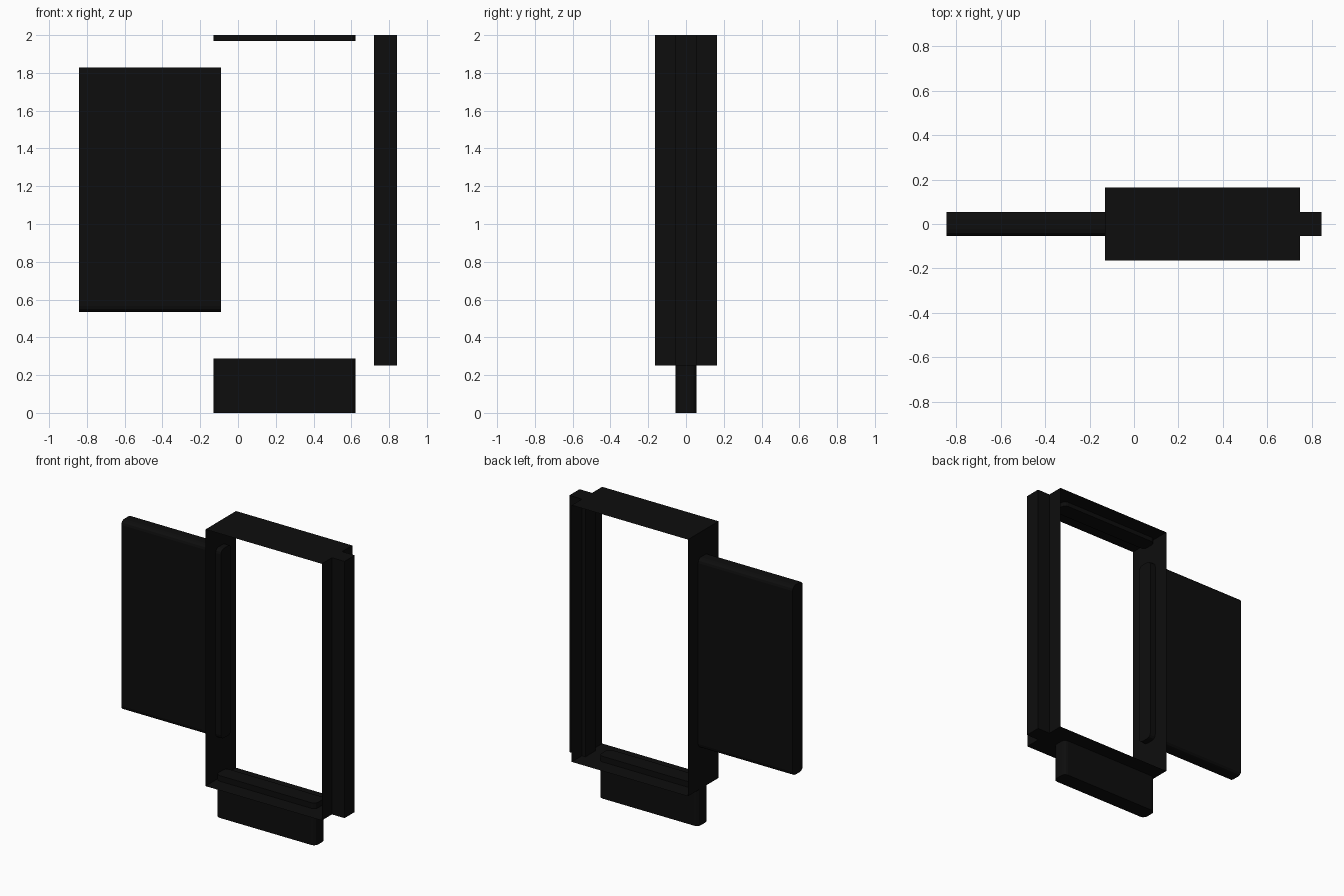
import bpy, bmesh

if "Cube" in bpy.data.objects:
    bpy.data.objects.remove(bpy.data.objects["Cube"])

black = bpy.data.materials.new("black")
black.diffuse_color = (0.004, 0.004, 0.004, 1)
black.use_nodes = True
black.node_tree.nodes["Principled BSDF"].inputs["Base Color"].default_value = black.diffuse_color

X0, X1, Z0, Z1 = -0.13, 0.747, 0.25, 2.0   # frame opening
FRAME_Y, SLAB_Y = 0.164, 0.055             # half depths


def finish(name, bm):
    bmesh.ops.recalc_face_normals(bm, faces=bm.faces)
    mesh = bpy.data.meshes.new(name)
    bm.to_mesh(mesh)
    bm.free()
    mesh.materials.append(black)
    obj = bpy.data.objects.new(name, mesh)
    bpy.context.collection.objects.link(obj)
    return obj


def slab(name, x, z, axis=None, radius=0.03):
    """Box between the x and z limits; edges along the given axis are rounded."""
    bm = bmesh.new()
    bmesh.ops.create_cube(bm, size=1)
    for v in bm.verts:
        v.co.x = x[0] if v.co.x < 0 else x[1]
        v.co.y = -SLAB_Y if v.co.y < 0 else SLAB_Y
        v.co.z = z[0] if v.co.z < 0 else z[1]
    if axis is not None:
        edges = [e for e in bm.edges
                 if abs(e.verts[0].co[axis] - e.verts[1].co[axis]) > 1e-4]
        bmesh.ops.bevel(bm, geom=edges, offset=radius, segments=3,
                        profile=0.5, affect='EDGES')
    return finish(name, bm)


# Paper-thin open rectangular frame
bm = bmesh.new()
corners = [(X0, Z0), (X1, Z0), (X1, Z1), (X0, Z1)]
front = [bm.verts.new((x, -FRAME_Y, z)) for x, z in corners]
back = [bm.verts.new((x, FRAME_Y, z)) for x, z in corners]
for i in range(4):
    j = (i + 1) % 4
    bm.faces.new((front[i], front[j], back[j], back[i]))
finish("frame", bm)

# Slabs pushed through each side of the frame
slab("left_panel", (-0.842, -0.09), (0.535, 1.828), axis=0)
slab("bottom_slab", (X0, 0.622), (0.0, 0.288), axis=2)
slab("top_slab", (X0, 0.622), (1.97, Z1), axis=2)
slab("right_slab", (0.72, 0.842), (Z0, Z1))
